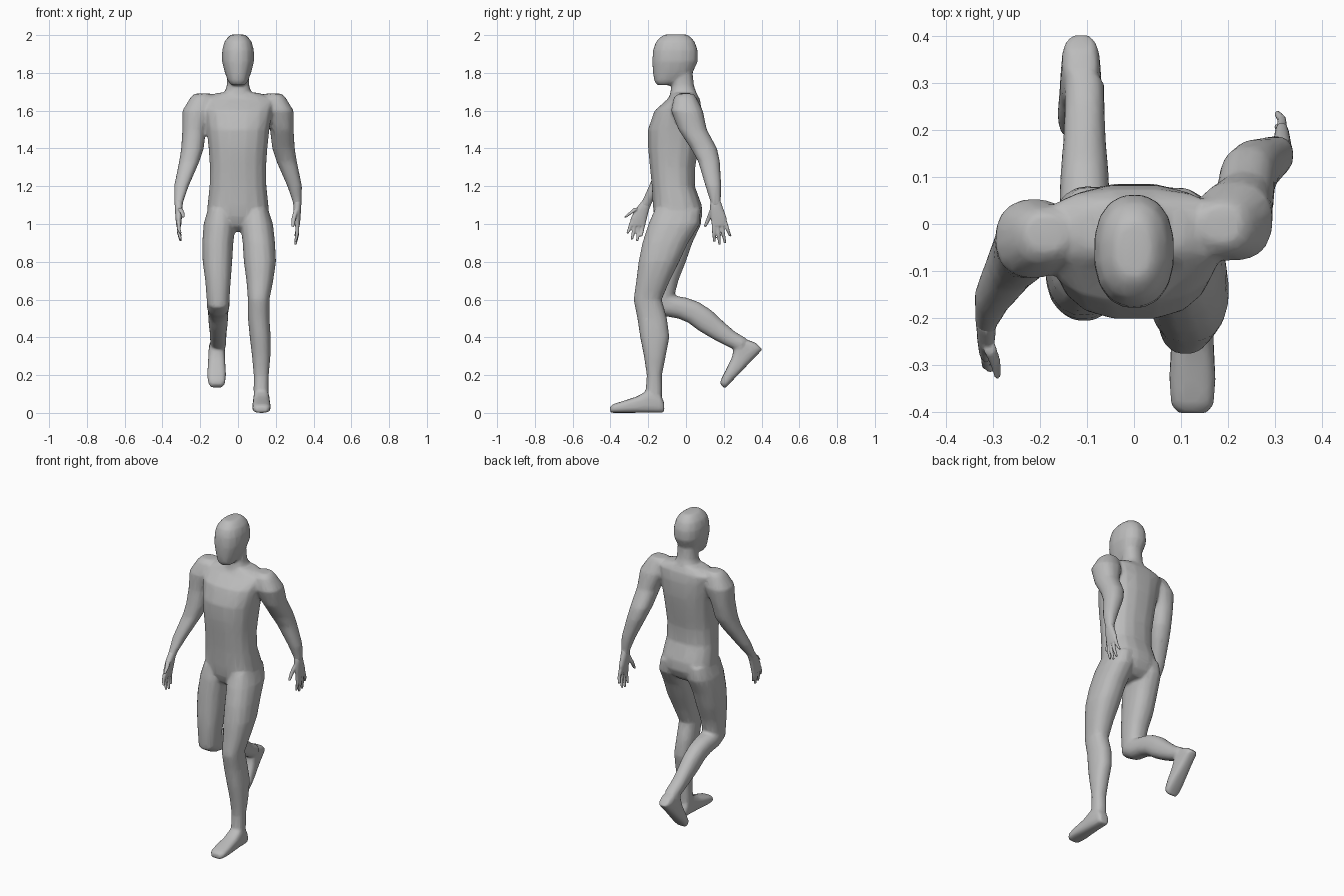
import bpy
import bmesh
from math import cos, sin, tau, radians, copysign
from mathutils import Vector

default_cube = bpy.data.objects.get("Cube")
if default_cube:
    bpy.data.objects.remove(default_cube, do_unlink=True)

skin = bpy.data.materials.new("matte_grey")
skin.use_nodes = True
grey = (0.5, 0.5, 0.5, 1)
skin.diffuse_color = grey
skin.node_tree.nodes["Principled BSDF"].inputs["Base Color"].default_value = grey


def rounded(value, power):
    return copysign(abs(value) ** (2 / power), value)


def loft(bm, sections, sides=16, power=2.3):
    """Skin a closed tube over sections (x, y, z, half_width, half_depth, tilt)."""
    rings = []
    for x, y, z, half_width, half_depth, tilt in sections:
        across = Vector((half_width, 0, 0))
        depth = Vector((0, cos(radians(tilt)), sin(radians(tilt)))) * half_depth
        ring = []
        for i in range(sides):
            angle = tau * (i + 0.5) / sides
            offset = across * rounded(cos(angle), power) + depth * rounded(sin(angle), power)
            ring.append(bm.verts.new(Vector((x, y, z)) + offset))
        rings.append(ring)
    for low, high in zip(rings, rings[1:]):
        for i in range(sides):
            j = (i + 1) % sides
            bm.faces.new((low[i], low[j], high[j], high[i]))
    bm.faces.new(rings[0][::-1])
    bm.faces.new(rings[-1])


def upright(rows):
    """Level sections from (z, x_min, x_max, y_front, y_back)."""
    return [((a + b) / 2, (f + k) / 2, z, (b - a) / 2, (k - f) / 2, 0)
            for z, a, b, f, k in rows]


def centred(rows):
    """Level sections on the middle plane from (z, half_width, y_front, y_back)."""
    return upright([(z, -w, w, f, k) for z, w, f, k in rows])


def finish(bm, name, voxel, smoothing, keep):
    """Fuse the overlapping volumes into one soft skin."""
    bmesh.ops.recalc_face_normals(bm, faces=bm.faces)
    mesh = bpy.data.meshes.new(name)
    bm.to_mesh(mesh)
    bm.free()
    mesh.materials.append(skin)
    obj = bpy.data.objects.new(name, mesh)
    bpy.context.collection.objects.link(obj)
    fuse = obj.modifiers.new("fuse", "REMESH")
    fuse.mode = "VOXEL"
    fuse.voxel_size = voxel
    fuse.use_smooth_shade = True
    relax = obj.modifiers.new("relax", "SMOOTH")
    relax.factor = 0.5
    relax.iterations = smoothing
    reduce = obj.modifiers.new("reduce", "DECIMATE")
    reduce.ratio = keep
    for face in mesh.polygons:
        face.use_smooth = True


body = bmesh.new()

# Torso
loft(body, centred([
    (.96, .06, -.11, .03), (.99, .13, -.15, .065), (1.04, .163, -.17, .088),
    (1.1, .163, -.177, .085), (1.2, .152, -.182, .048), (1.3, .15, -.192, .05),
    (1.4, .157, -.202, .067), (1.5, .168, -.203, .082), (1.6, .185, -.168, .085),
    (1.66, .2, -.1, .075), (1.695, .11, -.075, .055)]), power=2.5)

# Neck
loft(body, centred([
    (1.64, .1, -.1, .07), (1.69, .075, -.085, .058),
    (1.73, .06, -.077, .043), (1.8, .057, -.07, .035)]))

# Head
loft(body, centred([
    (1.735, .035, -.152, -.07), (1.755, .053, -.168, -.03), (1.8, .07, -.176, .035),
    (1.86, .086, -.18, .064), (1.92, .085, -.176, .063), (1.965, .073, -.16, .047),
    (1.99, .053, -.135, .025), (2.003, .036, -.115, .005)]))

# Arms share widths (z, x, half_width, half_depth) and swing opposite ways
arm = [(1.69, .185, .045, .04), (1.67, .19, .062, .06), (1.6, .212, .083, .085),
       (1.5, .232, .063, .076), (1.4, .241, .06, .07), (1.33, .258, .054, .058),
       (1.2, .3, .039, .042), (1.12, .313, .024, .028), (1.09, .314, .022, .03)]
swings = {1: (0, -.005, .005, .035, .095, .122, .145, .156, .16),
          -1: (-.02, -.025, -.03, -.04, -.06, -.085, -.155, -.205, -.22)}
for side, swing in swings.items():
    loft(body, [(side * x, y, z, w, d, 0) for (z, x, w, d), y in zip(arm, swing)])

# Left leg, planted in front
loft(body, upright([
    (1.08, .03, .16, -.165, .08), (1.0, .012, .186, -.2, .075),
    (.9, .024, .197, -.232, .012), (.8, .03, .202, -.252, -.035),
    (.7, .044, .187, -.264, -.085), (.6, .052, .167, -.278, -.128),
    (.5, .052, .167, -.258, -.1), (.4, .062, .174, -.243, -.087),
    (.3, .074, .172, -.223, -.107), (.2, .083, .163, -.208, -.127),
    (.12, .082, .162, -.214, -.125), (.06, .085, .16, -.2, -.13)]))

# Right leg, knee bent and shin trailing
thigh = upright([
    (1.08, -.16, -.03, -.165, .08), (1.0, -.183, -.012, -.185, .082),
    (.9, -.19, -.024, -.195, .035), (.8, -.188, -.03, -.202, .0),
    (.7, -.174, -.038, -.207, -.04)])
shin = [(y, z, w, d, t) for y, z, w, d, t in [
    (-.13, .59, .06, .077, 25), (-.085, .566, .06, .066, 52),
    (-.02, .555, .056, .06, 68), (.04, .532, .054, .062, 62),
    (.1, .49, .052, .064, 56), (.17, .437, .046, .054, 58),
    (.24, .39, .043, .044, 60), (.3, .36, .042, .04, 62)]]
loft(body, thigh + [(-.105, y, z, w, d, t) for y, z, w, d, t in shin])

# Feet, from heel to toe: (distance, half_width, height)
foot = [(0, .03, .055), (.022, .04, .1), (.085, .044, .122), (.145, .046, .087),
        (.215, .05, .064), (.268, .046, .048), (.287, .032, .034)]
for heel, tilt in ((Vector((.124, -.115, 0)), 90), (Vector((-.113, .405, .335)), 136)):
    forward = Vector((0, -sin(radians(tilt)), cos(radians(tilt))))
    up = Vector((0, cos(radians(tilt)), sin(radians(tilt))))
    loft(body, [(*(heel + forward * along + up * height / 2), width, height / 2, tilt)
                for along, width, height in foot], power=3)

finish(body, "body", voxel=.008, smoothing=8, keep=.14)


# Hands: palm sections (z, y, half_depth), then finger tips from index to little
def build_hand(name, side, palm, knuckles, tips, thumb):
    hand = bmesh.new()
    thickness = (.021, .02, .017, .013)
    loft(hand, [(side * .314, y, z, thick, depth, 0)
                for (z, y, depth), thick in zip(palm, thickness)])
    for base_y, (tip_y, tip_z) in zip(knuckles, tips):
        middle = (base_y + tip_y) / 2
        loft(hand, [(side * .314, base_y, 1.01, .011, .011, 0),
                    (side * .314, middle, (1 + tip_z) / 2, .01, .01, 0),
                    (side * .304, tip_y, tip_z, .007, .007, 0)], sides=8)
    (root_y, root_z), (end_y, end_z) = thumb
    loft(hand, [(side * .308, root_y, root_z, .014, .017, 0),
                (side * .295, (root_y + end_y) / 2, (root_z + end_z) / 2, .012, .013, 0),
                (side * .29, end_y, end_z, .008, .008, 0)], sides=8)
    finish(hand, name, voxel=.004, smoothing=3, keep=.25)


build_hand("left_hand", 1,
           palm=[(1.13, .155, .025), (1.08, .162, .036), (1.03, .173, .043), (.99, .177, .04)],
           knuckles=(.146, .166, .187, .208),
           tips=((.15, .907), (.178, .892), (.207, .898), (.235, .935)),
           thumb=((.142, 1.075), (.1, .985)))
build_hand("right_hand", -1,
           palm=[(1.13, -.2, .027), (1.08, -.23, .036), (1.03, -.25, .043), (.99, -.256, .04)],
           knuckles=(-.288, -.268, -.247, -.226),
           tips=((-.31, .95), (-.287, .918), (-.258, .91), (-.237, .935)),
           thumb=((-.26, 1.085), (-.322, 1.035)))
